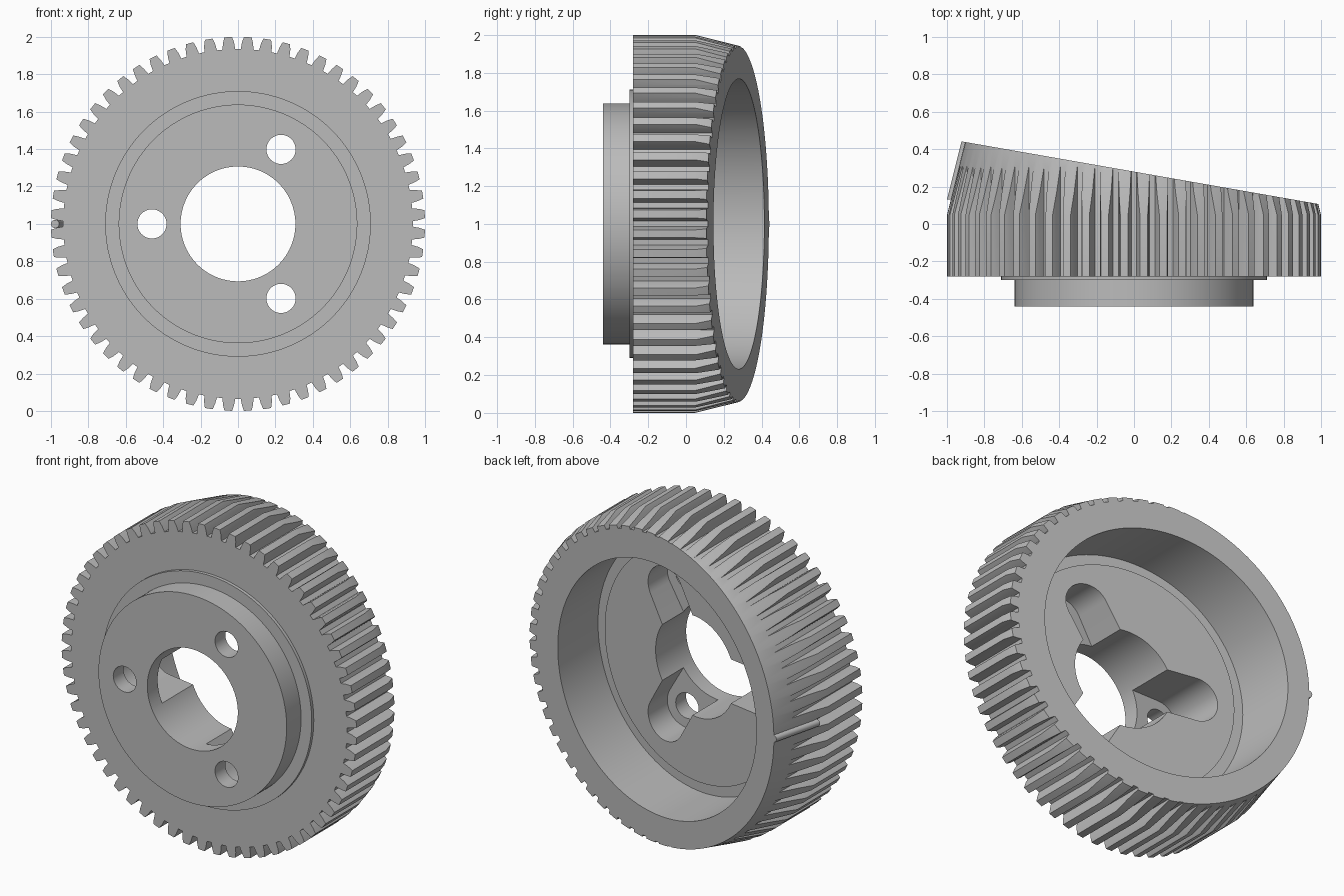
import bpy
import bmesh
from math import sin, cos, pi, radians
from mathutils import Vector

if "Cube" in bpy.data.objects:
    bpy.data.objects.remove(bpy.data.objects["Cube"], do_unlink=True)

TILT = 0.1754      # fall of the slanted rear face along x
TEETH = 60

steel = bpy.data.materials.new("plain_grey_steel")
steel.use_nodes = True
steel.diffuse_color = (0.5, 0.5, 0.5, 1)
steel.node_tree.nodes["Principled BSDF"].inputs["Base Color"].default_value = (0.5, 0.5, 0.5, 1)


def circle(r, n=128, cx=0, cz=0):
    return [(cx + r * cos(2 * pi * i / n), cz + r * sin(2 * pi * i / n)) for i in range(n)]


def solid(name, outline, stations, shear=0):
    """Stack scaled copies of an xz outline along y and close the ends."""
    bm = bmesh.new()
    rings = [[bm.verts.new((x * s, y - shear * x * s, z * s + 1)) for x, z in outline]
             for y, s in stations]
    n = len(outline)
    for a, b in zip(rings, rings[1:]):
        for i in range(n):
            j = (i + 1) % n
            bm.faces.new((a[i], a[j], b[j], b[i]))
    bm.faces.new(rings[0])
    bm.faces.new(rings[-1])
    bmesh.ops.recalc_face_normals(bm, faces=bm.faces)
    mesh = bpy.data.meshes.new(name)
    bm.to_mesh(mesh)
    bm.free()
    mesh.materials.append(steel)
    obj = bpy.data.objects.new(name, mesh)
    bpy.context.collection.objects.link(obj)
    return obj


def combine(target, tool, operation):
    """Apply a boolean and discard the tool."""
    tool.hide_render = True
    mod = target.modifiers.new("cut", "BOOLEAN")
    mod.operation = operation
    mod.solver = "EXACT"
    mod.object = tool
    bpy.context.view_layer.objects.active = target
    bpy.ops.object.modifier_apply(modifier=mod.name)
    bpy.data.objects.remove(tool, do_unlink=True)


# Toothed rim
tooth = [(0.935, -2.1), (0.97, -1.75), (1.0, -1.2), (1.0, 1.2), (0.97, 1.75), (0.935, 2.1)]
outline = []
for i in range(TEETH):
    centre = 360 / TEETH * (i + 0.5)
    for r, offset in tooth:
        a = radians(centre + offset)
        outline.append((r * cos(a), r * sin(a)))
gear = solid("gear_wheel", outline, [(-0.28, 1), (0.6, 1)])

# Conical rear taper of the teeth
combine(gear, solid("taper", circle(1, 180), [(-0.5, 1.01), (0.01, 1.01), (0.65, 0.85)]), "INTERSECT")

# Small rounded timing rib on the tall side
rib = solid("timing_rib", circle(0.022, 20), [(0.13, 1), (0.6, 1)])
for v in rib.data.vertices:
    v.co.x -= 0.978 - 0.25 * (v.co.y - 0.13)
combine(gear, rib, "UNION")

# Slanted rear face
square = [(-2, -2), (2, -2), (2, 2), (-2, 2)]
combine(gear, solid("slant", square, [(0.28, 1), (1.8, 1)], TILT), "DIFFERENCE")

# Front step and hub
combine(gear, solid("step", circle(0.71), [(-0.30, 1), (-0.26, 1)]), "UNION")
combine(gear, solid("hub", circle(0.638), [(-0.44, 1), (-0.25, 1)]), "UNION")

# Rear recess with a slanted floor and a shallow ring around it
combine(gear, solid("recess", circle(0.768), [(-0.11, 1), (1.5, 1)], TILT), "DIFFERENCE")
combine(gear, solid("floor_disc", circle(0.70), [(-0.135, 1), (-0.09, 1)], TILT), "UNION")

# Centre bore
combine(gear, solid("bore", circle(0.307, 96), [(-1, 1), (1.5, 1)]), "DIFFERENCE")

# Three radial pockets with bolt holes
for angle in (60, 180, 300):
    a = radians(angle)
    hx, hz = 0.46 * cos(a), 0.46 * sin(a)
    pocket = [(hx + 0.135 * cos(a - pi / 2 + pi * i / 24),
               hz + 0.135 * sin(a - pi / 2 + pi * i / 24)) for i in range(25)]
    pocket += [(0.135 * cos(a + pi / 2), 0.135 * sin(a + pi / 2)),
               (0.135 * cos(a - pi / 2), 0.135 * sin(a - pi / 2))]
    combine(gear, solid("pocket", pocket, [(-0.34, 1), (1.2, 1)]), "DIFFERENCE")
    combine(gear, solid("bolt_hole", circle(0.078, 40, hx, hz), [(-1, 1), (1.2, 1)]), "DIFFERENCE")

# Smooth round walls, crisp edges
bpy.ops.object.select_all(action="DESELECT")
gear.select_set(True)
bpy.context.view_layer.objects.active = gear
bpy.ops.object.shade_smooth_by_angle(angle=radians(20))
